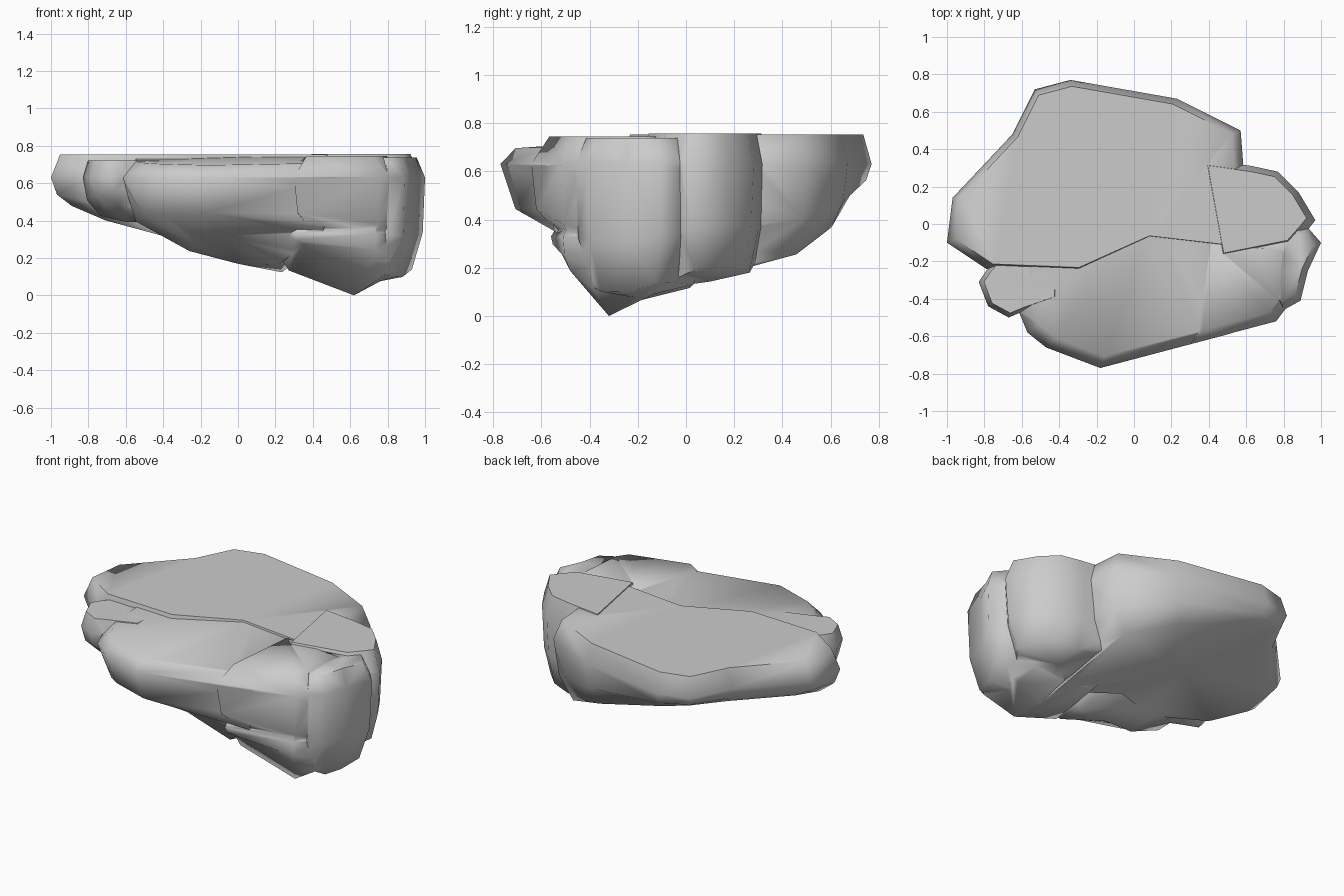
import bpy, bmesh, math

if "Cube" in bpy.data.objects:
    bpy.data.objects.remove(bpy.data.objects["Cube"])


def underside(x, y):
    """Keel-shaped underside, lowest near the front right."""
    return 0.26 * abs(x - .62) + max(.25 * (y + .32), -(y + .32))


def chunk(name, centre, outline, rim, low, base, lift=0, top=.75, slope=0, mid=.63):
    """Rock chunk: the outline is drawn in to a rim above and a keel below."""
    cx, cy = centre
    bm = bmesh.new()
    rings = []
    for level, scale in enumerate((rim, 1, low, base)):
        ring = []
        for px, py in outline:
            dx, dy = px - cx, py - cy
            bottom = underside(cx + dx * base, cy + dy * base) + lift
            z = (top + slope * dy * scale, mid, bottom + .4 * (mid - bottom), bottom)[level]
            ring.append(bm.verts.new((cx + dx * scale, cy + dy * scale, z)))
        rings.append(ring)
    n = len(outline)
    for a, b in zip(rings, rings[1:]):
        for i in range(n):
            j = (i + 1) % n
            bm.faces.new((a[i], a[j], b[j], b[i]))
    bm.faces.new(rings[0])
    keel = bm.verts.new((cx, cy, underside(cx, cy) + lift))
    for i in range(n):
        bm.faces.new((rings[-1][i], rings[-1][(i + 1) % n], keel))
    bmesh.ops.triangulate(bm, faces=bm.faces)
    bmesh.ops.recalc_face_normals(bm, faces=bm.faces)
    me = bpy.data.meshes.new(name)
    bm.to_mesh(me)
    bm.free()
    ob = bpy.data.objects.new(name, me)
    bpy.context.collection.objects.link(ob)
    return ob


# Broad flat-topped slab
rock = chunk("rock", (-.2, .2),
             [(-1, -.1), (-.97, .14), (-.65, .48), (-.53, .72), (-.34, .77), (.23, .67),
              (.57, .5), (.62, -.14), (.1, -.08), (-.3, -.26), (-.79, -.24)],
             .94, .96, .86, lift=.02, top=.752)

chunks = [
    # Long shoulder along the front
    chunk("front_shoulder", (0, -.25),
          [(-.62, -.46), (-.57, -.58), (-.47, -.66), (-.18, -.77), (.52, -.585),
           (.56, -.1), (.1, .06), (-.62, -.1)],
          .88, .88, .42, lift=-.01, top=.728, slope=.07),
    # Block and the low foot beneath it at the front right
    chunk("front_right_block", (.6, -.3),
          [(.3, -.642), (.76, -.52), (.82, -.44), (.85, -.1), (.36, -.05)],
          .78, .94, .6, lift=.08, top=.745),
    chunk("foot", (.62, -.32),
          [(.21, -.37), (.3, -.56), (.74, -.51), (.82, -.4), (.82, -.1), (.24, .05)],
          .7, .97, .85, top=.45, mid=.33),
    # Bulges at the right end
    chunk("right_bulge", (.75, -.2),
          [(.45, -.3), (.8, -.46), (.89, -.41), (.93, -.25), (1, -.1), (.93, -.02), (.75, .12), (.45, .1)],
          .82, .95, .72, lift=.01, top=.738),
    chunk("back_right_bulge", (.65, .1),
          [(.45, -.2), (.85, -.12), (.93, -.03), (.97, .02), (.88, .17), (.77, .28), (.63, .31), (.35, .35)],
          .85, .95, .78, lift=.03, top=.757),
    # Left knob
    chunk("left_knob", (-.6, -.3),
          [(-.79, -.25), (-.83, -.31), (-.78, -.44), (-.67, -.5), (-.6, -.47), (-.4, -.4), (-.4, -.1), (-.7, -.15)],
          .88, .9, .6, lift=.07, top=.722),
]

# Fuse the chunks into one solid
bpy.context.view_layer.objects.active = rock
rock.select_set(True)
for c in chunks:
    m = rock.modifiers.new(c.name, 'BOOLEAN')
    m.operation = 'UNION'
    m.solver = 'EXACT'
    m.object = c
    bpy.ops.object.modifier_apply(modifier=m.name)
for c in chunks:
    bpy.data.objects.remove(c)

# Soft weathered shading with crisp cracks
bpy.ops.object.shade_smooth_by_angle(angle=math.radians(70))
